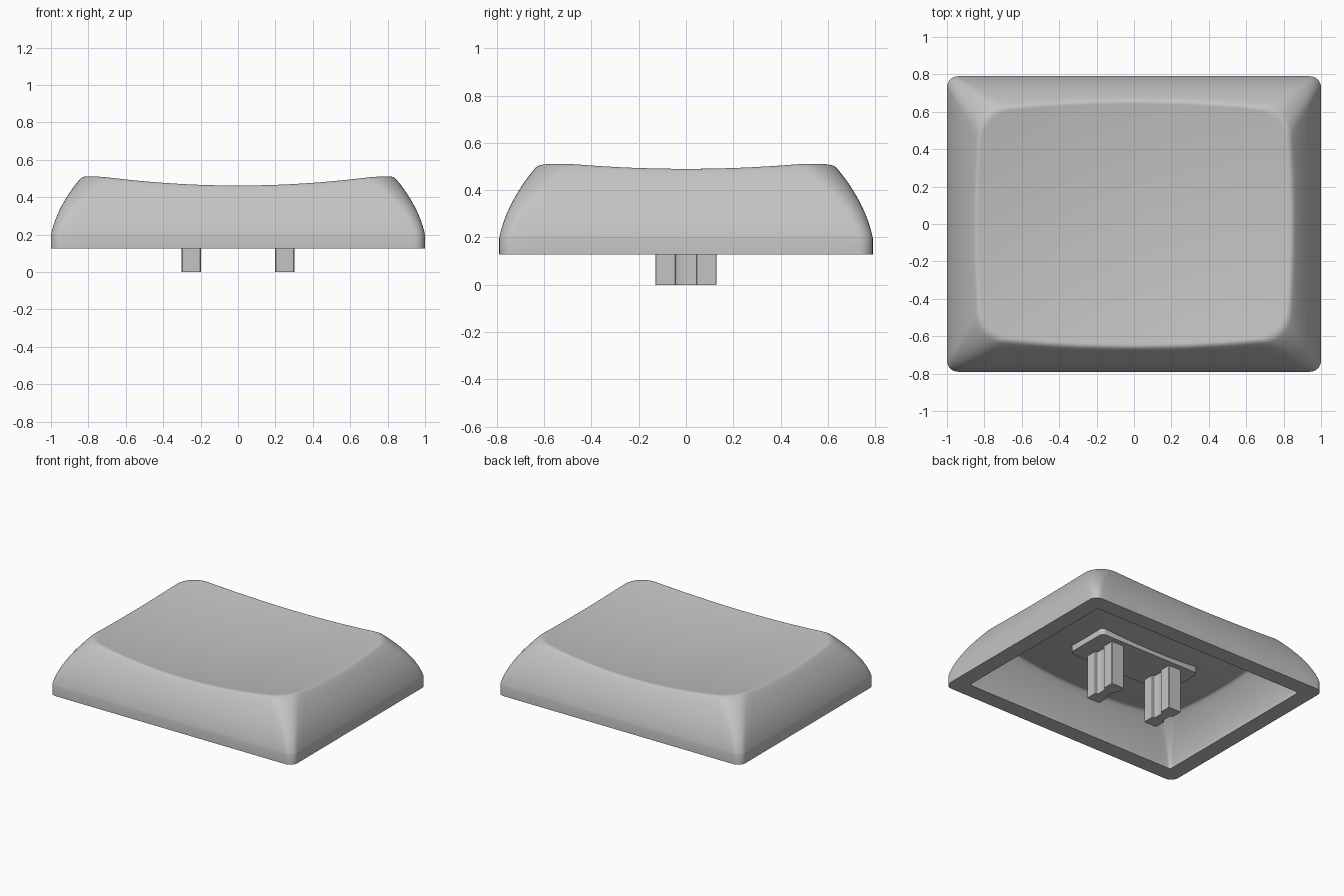
import bpy, bmesh, math

cube = bpy.data.objects.get("Cube")
if cube:
    bpy.data.objects.remove(cube, do_unlink=True)

grey = bpy.data.materials.new("mid grey plastic")
grey.use_nodes = True
colour = (0.55, 0.55, 0.55, 1)
grey.diffuse_color = colour
grey.node_tree.nodes["Principled BSDF"].inputs["Base Color"].default_value = colour

BASE = 0.127         # height of the cap's lower rim
SIDE, ARC = 20, 8    # segments along each side and corner
SLOPE, BOW = 0.2, 1.05   # lean and curvature of the walls


def finish(bm, name, angle=30):
    bmesh.ops.recalc_face_normals(bm, faces=bm.faces)
    mesh = bpy.data.meshes.new(name)
    bm.to_mesh(mesh)
    bm.free()
    mesh.materials.append(grey)
    obj = bpy.data.objects.new(name, mesh)
    bpy.context.collection.objects.link(obj)
    bpy.ops.object.select_all(action='DESELECT')
    obj.select_set(True)
    bpy.context.view_layer.objects.active = obj
    bpy.ops.object.shade_smooth_by_angle(angle=math.radians(angle))
    return obj


def rounded_rect(hx, hy, r, side=SIDE, arc=ARC):
    """Outline points, counter-clockwise, corner by corner."""
    pts = []
    corners = [(1, 1), (-1, 1), (-1, -1), (1, -1)]
    for i, (sx, sy) in enumerate(corners):
        cx, cy = sx * (hx - r), sy * (hy - r)
        for j in range(arc + 1):
            a = math.pi / 2 * (i + j / arc)
            pts.append((cx + r * math.cos(a), cy + r * math.sin(a)))
        nx, ny = corners[(i + 1) % 4]
        a = math.pi / 2 * (i + 1)
        ex, ey = nx * (hx - r) + r * math.cos(a), ny * (hy - r) + r * math.sin(a)
        px, py = pts[-1]
        for j in range(1, side):
            pts.append((px + (ex - px) * j / side, py + (ey - py) * j / side))
    return pts


def soft_min(a, b, k=0.025):
    h = max(k - abs(a - b), 0) / k
    return min(a, b) - h * h * k / 4


def shell_rings(hx, hy, radius, shoulder, dish_low):
    """Rings from the lower rim, up the bowed wall and over the dished top."""
    def dish(x, y):
        return dish_low + 0.1 * (x * x + y * y)

    def wall(d):
        return shoulder + (math.sqrt(SLOPE ** 2 + 4 * BOW * d) - SLOPE) / (2 * BOW)

    def outline(d):
        return rounded_rect(hx - d, hy - d, radius + 0.55 * d)

    # inset at which each column of the wall meets the dish
    count = len(outline(0))
    meet = []
    levels = [(d, outline(d)) for d in (i * 0.001 for i in range(300))]
    for c in range(count):
        meet.append(next(d for d, pts in levels if wall(d) >= dish(*pts[c])))

    rings = [[(x, y, BASE) for x, y in outline(0)]]
    steps = [(i / 14) ** 1.5 for i in range(13)]
    steps += [0.93, 0.96, 0.98, 1, 1.02, 1.04, 1.07, 1.1, 1.14, 1.2]
    for t in steps:
        ring = []
        for c in range(count):
            d = meet[c] * t
            x, y = outline(d)[c]
            ring.append((x, y, soft_min(wall(d), dish(x, y))))
        rings.append(ring)
    edge = rings[-1]
    for i in range(1, 12):
        s = 1 - i / 12
        rings.append([(x * s, y * s, dish(x * s, y * s) + (z - dish(x, y)) * s ** 8)
                      for x, y, z in edge])
    return rings, dish_low


# Hollow cap: outer skin and inner skin joined at the lower rim
outer, outer_low = shell_rings(1.0, 0.79, 0.06, 0.197, 0.421)
inner, inner_low = shell_rings(0.88, 0.67, 0.02, 0.145, 0.352)
bm = bmesh.new()
loops = [[bm.verts.new(p) for p in ring] for ring in outer[::-1] + inner]
n = len(loops[0])
for a, b in zip(loops, loops[1:]):
    for i in range(n):
        j = (i + 1) % n
        bm.faces.new((a[i], a[j], b[j], b[i]))
for loop, low in ((loops[0], outer_low), (loops[-1], inner_low)):
    hub = bm.verts.new((0, 0, low))
    for i in range(n):
        bm.faces.new((hub, loop[i], loop[(i + 1) % n]))
finish(bm, "cap_shell", 35)


def prism(name, pts, z0, z1):
    bm = bmesh.new()
    face = bm.faces.new([bm.verts.new((x, y, z0)) for x, y in pts])
    top = bmesh.ops.extrude_face_region(bm, geom=[face])["geom"]
    bmesh.ops.translate(bm, vec=(0, 0, z1 - z0),
                        verts=[v for v in top if isinstance(v, bmesh.types.BMVert)])
    return finish(bm, name)


# Mounting plate under the ceiling
prism("mount_plate", rounded_rect(0.42, 0.17, 0.03, 1, 5), 0.325, 0.375)

# Two clip stems with a waisted cross-section
quarter = [(0.033, 0), (0.033, 0.035), (0.038, 0.044), (0.052, 0.046), (0.052, 0.127), (0.048, 0.13)]
half = [(x, -y) for x, y in quarter[:0:-1]] + quarter
section = half + [(-x, -y) for x, y in half]
for name, cx in (("left_stem", 0.25), ("right_stem", -0.25)):
    prism(name, [(x + cx, y) for x, y in section], 0, 0.33)
